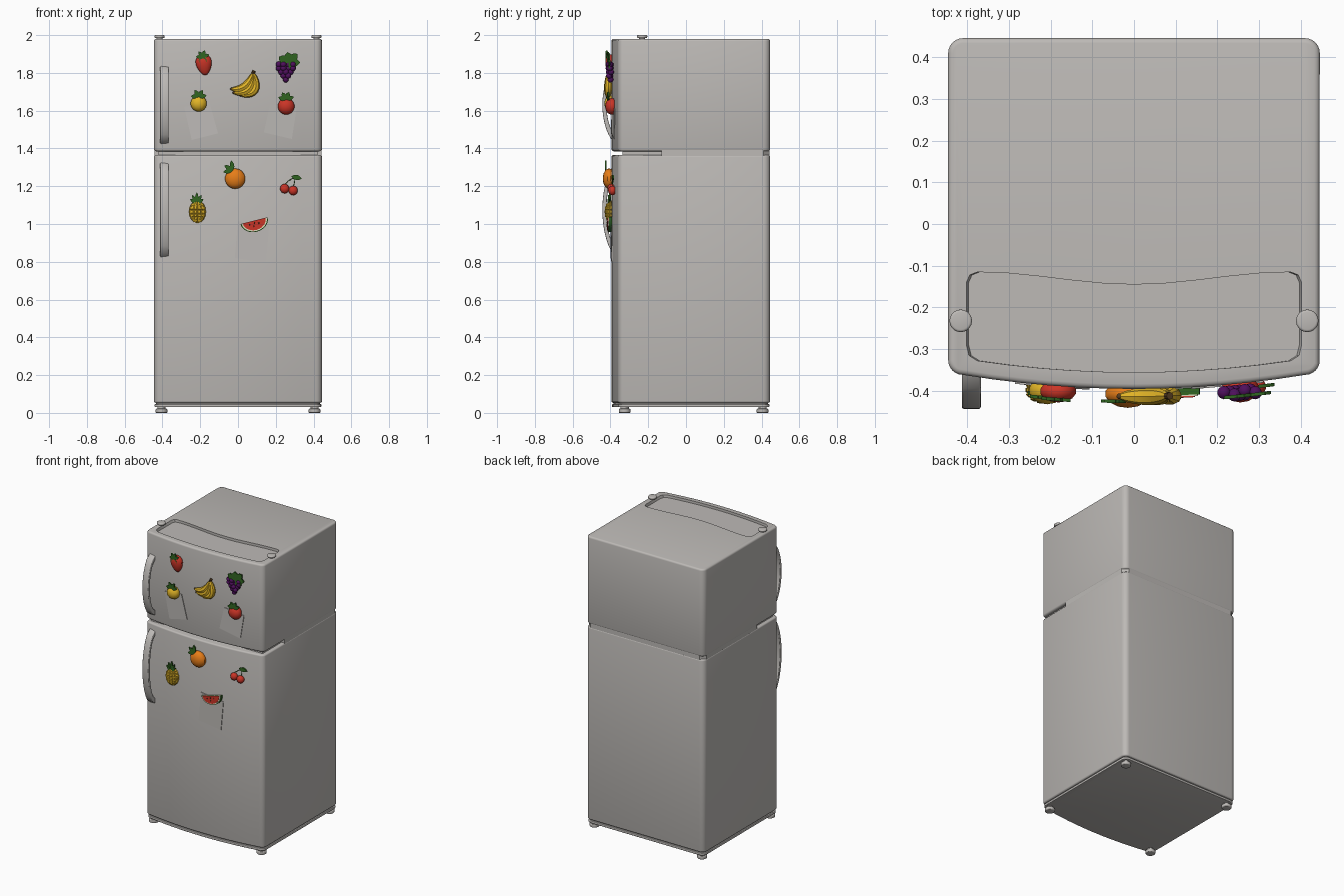
import bpy, bmesh, math
from math import sin, cos, pi, radians
from mathutils import Matrix, Vector

if "Cube" in bpy.data.objects:
    bpy.data.objects.remove(bpy.data.objects["Cube"])


def material(name, *rgb):
    m = bpy.data.materials.new(name)
    m.use_nodes = True
    m.diffuse_color = (*rgb, 1)
    bsdf = next(n for n in m.node_tree.nodes if n.type == 'BSDF_PRINCIPLED')
    bsdf.inputs["Base Color"].default_value = (*rgb, 1)
    bsdf.inputs["Roughness"].default_value = 0.6
    return m


ENAMEL = material("warm grey enamel", 0.51, 0.49, 0.47)
RED = material("fruit red", 0.60, 0.035, 0.02)
GREEN = material("leaf green", 0.03, 0.13, 0.015)
YELLOW = material("fruit yellow", 0.76, 0.46, 0.02)
ORANGE = material("fruit orange", 0.85, 0.22, 0.01)
PURPLE = material("grape purple", 0.08, 0.005, 0.11)
BROWN = material("stem brown", 0.09, 0.045, 0.015)
RIND = material("pale rind", 0.72, 0.68, 0.5)
made = []


def finish(name, bm, mat):
    bmesh.ops.recalc_face_normals(bm, faces=bm.faces)
    me = bpy.data.meshes.new(name)
    bm.to_mesh(me)
    bm.free()
    me.materials.append(mat)
    ob = bpy.data.objects.new(name, me)
    bpy.context.collection.objects.link(ob)
    made.append(ob)
    return ob


def front_y(x):
    """Depth of the bowed door front at x."""
    return -0.395 + 0.2 * x * x


def upright(u, v, w):
    return (u, v, w)


def on_door(u, v, w):
    return (u, front_y(u) - w, v)


def prism(name, pts, w0, w1, mat, place=upright, bevel=0.0, grow=1.0):
    """Extrude a 2D outline from w0 to w1, optionally rounding its sharp edges."""
    bm = bmesh.new()
    low = [bm.verts.new(place(u, v, w0)) for u, v in pts]
    high = [bm.verts.new(place(u * grow, v, w1)) for u, v in pts]
    bm.faces.new(low)
    bm.faces.new(high)
    for i in range(len(pts)):
        j = (i + 1) % len(pts)
        bm.faces.new((low[i], low[j], high[j], high[i]))
    bmesh.ops.recalc_face_normals(bm, faces=bm.faces)
    if bevel:
        sharp = [e for e in bm.edges if e.calc_face_angle(0) > radians(40)]
        bmesh.ops.bevel(bm, geom=sharp, offset=bevel, segments=3, profile=0.5,
                        affect='EDGES', clamp_overlap=True)
    return finish(name, bm, mat)


def blob(name, x, z, rx, ry, rz, mat, out=0.012, tilt=0, taper=0.0, bumps=False):
    """Flattened ball on the door; taper narrows its lower end."""
    bm = bmesh.new()
    bmesh.ops.create_uvsphere(bm, u_segments=14, v_segments=9, radius=1)
    for v in bm.verts:
        k = 1 + taper * v.co.z
        v.co = Vector((v.co.x * rx * k, v.co.y * ry * k, v.co.z * rz))
    if bumps:
        bmesh.ops.inset_individual(bm, faces=bm.faces[:], thickness=0.004, depth=0.004)
    bm.transform(Matrix.Translation((x, front_y(x) - out, z)) @ Matrix.Rotation(radians(tilt), 4, 'Y'))
    return finish(name, bm, mat)


def leaf(name, x, z, length, width, angle, w=0.02, thick=0.008):
    """Pointed leaf growing from (x, z) at an angle from +x."""
    a = radians(angle)
    side = [(t, width / 2 * sin(pi * t) ** 0.8) for t in (0.15, 0.35, 0.6, 0.82)]
    shape = [(0, 0)] + side + [(1, 0)] + [(t, -s) for t, s in reversed(side)]
    pts = [(x + t * length * cos(a) - s * sin(a), z + t * length * sin(a) + s * cos(a)) for t, s in shape]
    return prism(name, pts, w, w + thick, GREEN, on_door)


def tube(name, a, b, c, radius, mat, w=0.015, tapered=True):
    """Round tube along a bent path through door points a, b (control), c."""
    cu = bpy.data.curves.new(name, 'CURVE')
    cu.dimensions = '3D'
    cu.bevel_depth = radius
    cu.bevel_resolution = 2
    cu.use_fill_caps = True
    n = 10
    sp = cu.splines.new('POLY')
    sp.points.add(n)
    for i, p in enumerate(sp.points):
        t = i / n
        u, v = [(1 - t) ** 2 * a[k] + 2 * t * (1 - t) * b[k] + t * t * c[k] for k in (0, 1)]
        p.co = (*on_door(u, v, w), 1)
        p.radius = 0.3 + 0.7 * sin(pi * t) ** 0.6 if tapered and 0 < t < 1 else (0.3 if tapered else 1)
    helper = bpy.data.objects.new(name, cu)
    bm = bmesh.new()
    bm.from_mesh(helper.to_mesh())
    helper.to_mesh_clear()
    bpy.data.objects.remove(helper)
    return finish(name, bm, mat)


# Cabinet plan: rounded corners with a bowed front
def plan(inset):
    hx, back, r = 0.445 - inset, 0.445 - inset, 0.035
    cx, cy = hx - r, front_y(hx - r) + inset + r
    pts = []
    for px, py, start in ((cx, back - r, 0), (-cx, back - r, 90), (-cx, cy, 180)):
        pts += [(px + r * cos(radians(start + d)), py + r * sin(radians(start + d))) for d in range(0, 91, 15)]
    pts += [(cx * k / 6, front_y(cx * k / 6) + inset) for k in range(-5, 6)]
    return pts + [(cx + r * cos(radians(d)), cy + r * sin(radians(d))) for d in range(270, 360, 15)]


# Cabinet sections, seam cores and plinth
prism("lower_compartment", plan(0), 0.053, 1.365, ENAMEL, bevel=0.01)
freezer = prism("freezer_compartment", plan(0), 1.385, 1.98, ENAMEL, bevel=0.012)
prism("plinth", plan(0.004), 0.03, 0.047, ENAMEL, bevel=0.004)
prism("plinth_seam", plan(0.012), 0.04, 0.07, ENAMEL)
prism("rear_seam", [(-0.443, -0.13), (0.443, -0.13), (0.443, 0.41), (0.41, 0.443), (-0.41, 0.443), (-0.443, 0.41)],
      1.35, 1.4, ENAMEL)
prism("door_seam", [(-0.42, -0.335), (0.42, -0.335), (0.42, 0), (-0.42, 0)], 1.35, 1.4, ENAMEL)

# Shallow tray sunk in the top behind the front rim
xs = [-0.37 + 0.074 * k for k in range(11)]
tray = [(x, front_y(x) + 0.04) for x in xs] + [(0.39, -0.315), (0.396, -0.29), (0.396, -0.14), (0.388, -0.122)]
tray += [(x, -0.13 - 0.015 * cos(pi * x / 0.37)) for x in reversed(xs)]
tray += [(-0.388, -0.122), (-0.396, -0.14), (-0.396, -0.29), (-0.39, -0.315)]
cutter = prism("tray_cutter", tray, 1.963, 2.0, ENAMEL, grow=1.03)
cutter.hide_render = True
mod = freezer.modifiers.new("tray", 'BOOLEAN')
mod.object = cutter
mod.operation = 'DIFFERENCE'
mod.solver = 'EXACT'
bpy.context.view_layer.objects.active = freezer
bpy.ops.object.modifier_apply(modifier=mod.name)
made.remove(cutter)
bpy.data.objects.remove(cutter)


# Hinge caps and feet
def disc(name, x, y, r, z0, z1, bevel):
    prism(name, [(x + r * cos(k * pi / 10), y + r * sin(k * pi / 10)) for k in range(20)], z0, z1, ENAMEL, bevel=bevel)


for s, side in ((1, "left"), (-1, "right")):
    disc(side + "_hinge_cap", s * 0.415, -0.232, 0.027, 1.984, 2.0, 0.006)
    disc(side + "_hinge_pin", s * 0.415, -0.232, 0.016, 1.96, 1.99, 0)
    for y, end in ((-0.325, "front"), (0.405, "rear")):
        disc(f"{end}_{side}_foot", s * 0.405, y, 0.031, 0, 0.022, 0.005)
        disc(f"{end}_{side}_foot_stem", s * 0.405, y, 0.022, 0.015, 0.04, 0)

# Arched door handles
for name, z0, z1 in (("freezer_handle", 1.42, 1.84), ("lower_handle", 0.82, 1.33)):
    def arch(a, b, reach):
        return [(-0.355 - reach * sin(pi * k / 16) ** 0.5, a + (b - a) * k / 16) for k in range(17)]
    pts = arch(z0, z1, 0.088) + arch(z0 + 0.035, z1 - 0.03, 0.066)[::-1]
    prism(name, pts, -0.412, -0.367, ENAMEL, lambda u, v, w: (w, u, v), bevel=0.005)

# Paper notes
notes = [[(-0.285, 1.62), (-0.15, 1.64), (-0.106, 1.48), (-0.245, 1.445)],
         [(0.17, 1.635), (0.31, 1.61), (0.285, 1.45), (0.137, 1.485)],
         [(0, 1.015), (0.165, 0.99), (0.148, 0.795), (-0.017, 0.82)]]
for i, corners in enumerate(notes):
    prism(f"paper_note_{i + 1}", corners, -0.004, 0.004, ENAMEL, on_door)

# Strawberry
blob("strawberry", -0.18, 1.843, 0.042, 0.026, 0.056, RED, tilt=-8, taper=0.3)
for a in (20, 75, 130, 180, 235, 300):
    leaf("strawberry_leaf", -0.186, 1.885, 0.036, 0.02, a, 0.028)

# Bananas
for end, bend in (((-0.035, 1.715), (0.05, 1.70)), ((-0.022, 1.695), (0.085, 1.68)), ((0.015, 1.682), (0.13, 1.68))):
    tube("banana", (0.08, 1.80), bend, end, 0.021, YELLOW, 0.018)
    blob("banana_tip", end[0], end[1], 0.007, 0.007, 0.007, BROWN, 0.018)
tube("banana_stem", (0.078, 1.79), (0.08, 1.80), (0.086, 1.812), 0.009, BROWN, 0.018, False)

# Grapes
for row in range(5):
    for k in range(4 - max(row - 1, 0)):
        n = 4 - max(row - 1, 0)
        blob("grape", 0.253 + (k - (n - 1) / 2) * 0.025, 1.845 - row * 0.02, 0.016, 0.016, 0.016, PURPLE,
             0.018 + 0.008 * (k % 2))
for a, size in ((150, 0.06), (95, 0.055), (45, 0.065), (0, 0.06), (-40, 0.05)):
    leaf("grape_leaf", 0.268, 1.855, size, 0.045, a, 0.026)

# Lemon, tomato and orange
for name, x, z, r, mat, leaves in (("lemon", -0.208, 1.638, 0.044, YELLOW, (10, 60, 120, 175)),
                                   ("tomato", 0.255, 1.623, 0.045, RED, (20, 70, 120, 165)),
                                   ("orange", -0.015, 1.24, 0.055, ORANGE, (100, 150, 190))):
    blob(name, x, z, r, 0.034, r * 0.98, mat)
    for a in leaves:
        leaf(name + "_leaf", x - (0.012 if mat == ORANGE else 0), z + r * 0.8, r * 0.95, 0.024, a, 0.026)

# Pineapple
blob("pineapple", -0.215, 1.065, 0.043, 0.03, 0.056, YELLOW, bumps=True)
for a in (35, 62, 90, 118, 145):
    leaf("pineapple_leaf", -0.218, 1.108, 0.06 - abs(a - 90) * 0.0003, 0.018, a, 0.012 + abs(a - 90) * 0.0001, 0.01)

# Cherries
for x, z in ((0.247, 1.187), (0.292, 1.177)):
    blob("cherry", x, z, 0.025, 0.022, 0.025, RED)
    tube("cherry_stem", (x, z + 0.02), (x + 0.01, z + 0.04), (0.30, 1.245), 0.002, GREEN, 0.01, False)
leaf("cherry_leaf", 0.283, 1.252, 0.055, 0.028, -12, 0.008)

# Watermelon slice: rind, pith and flesh as nested half discs
for name, r, w, mat in (("melon_rind", 0.074, 0.018, GREEN), ("melon_pith", 0.069, 0.021, RIND),
                        ("melon_flesh", 0.062, 0.024, RED)):
    arc = [radians(d) for d in range(180, 361, 15)]
    tip = Matrix.Rotation(radians(14), 2)
    pts = [Vector((0.085, 1.018)) + tip @ Vector((r * cos(a), r * 0.82 * sin(a))) for a in arc]
    prism(name, pts, 0.002, w, mat, on_door)
for dx, dz in ((-0.025, -0.022), (0, -0.03), (0.025, -0.012), (0.002, -0.012)):
    blob("melon_seed", 0.085 + dx, 1.018 + dz, 0.003, 0.002, 0.005, BROWN, 0.025)

# Smooth shading with crisp edges
bpy.ops.object.select_all(action='DESELECT')
for ob in made:
    ob.select_set(True)
bpy.context.view_layer.objects.active = freezer
bpy.ops.object.shade_smooth_by_angle(angle=radians(35))
